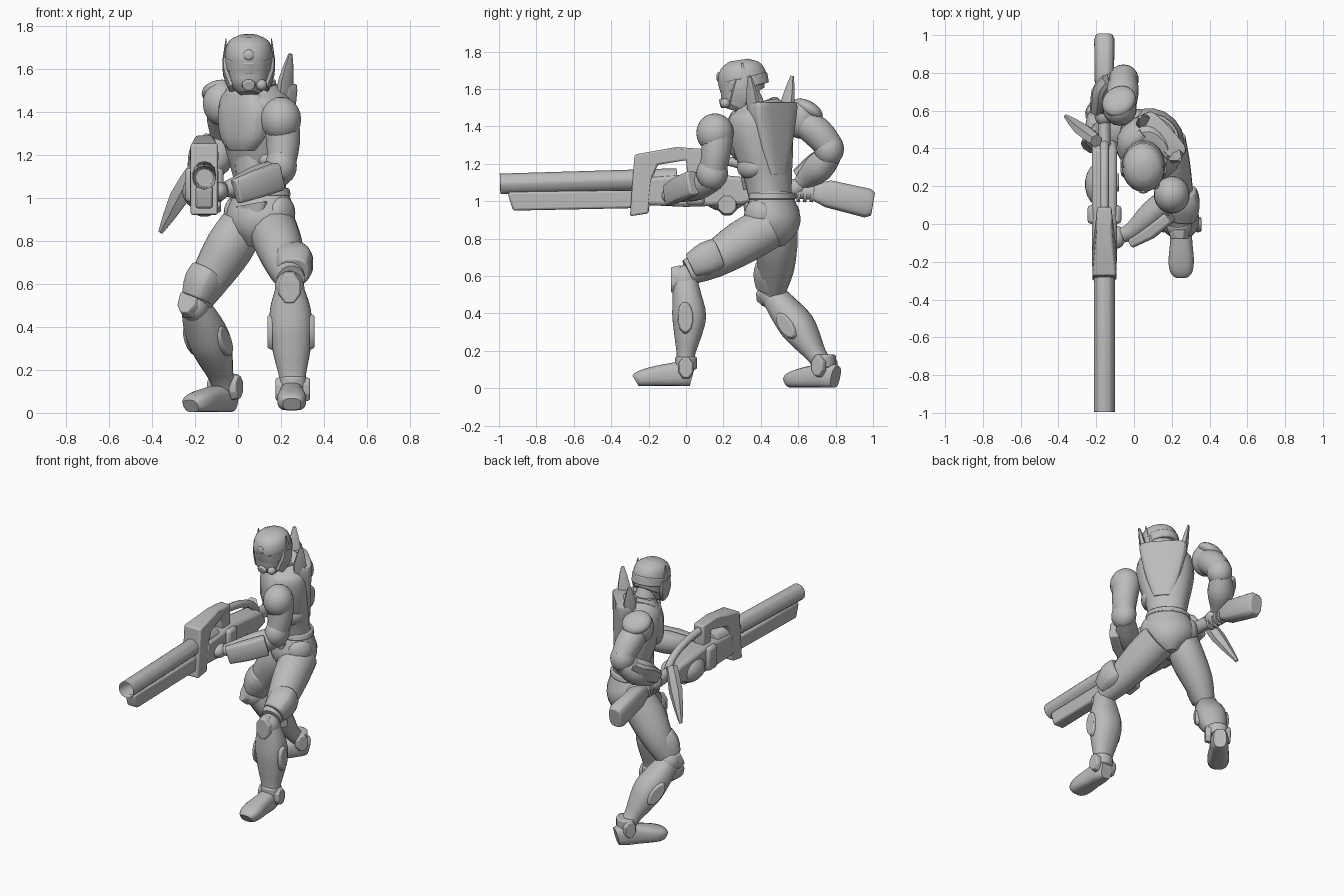
import bpy
import bmesh
import math
from mathutils import Vector, Matrix

if "Cube" in bpy.data.objects:
    bpy.data.objects.remove(bpy.data.objects["Cube"])

grey = bpy.data.materials.new("armour grey")
grey.use_nodes = True
grey.diffuse_color = (0.5, 0.5, 0.5, 1)
grey.node_tree.nodes["Principled BSDF"].inputs["Base Color"].default_value = grey.diffuse_color
parts = []


def finish(name, bm, bevel=0):
    bmesh.ops.recalc_face_normals(bm, faces=bm.faces)
    mesh = bpy.data.meshes.new(name)
    bm.to_mesh(mesh)
    bm.free()
    obj = bpy.data.objects.new(name, mesh)
    bpy.context.collection.objects.link(obj)
    mesh.materials.append(grey)
    if bevel:
        mod = obj.modifiers.new("soft edges", "BEVEL")
        mod.width, mod.segments, mod.limit_method = bevel, 2, "ANGLE"
    parts.append(obj)
    return obj


def frame(direction, side):
    """Rotation whose z follows direction and whose x is close to side."""
    z = Vector(direction).normalized()
    x = Vector(side) - z * z.dot(Vector(side))
    x.normalize()
    return Matrix((x, z.cross(x), z)).transposed()


def spline(rows, steps):
    """Catmull-Rom interpolation through rows of numbers."""
    out = []
    for i in range(len(rows) - 1):
        p = [Vector(rows[max(0, min(len(rows) - 1, i + k))]) for k in (-1, 0, 1, 2)]
        for s in range(steps):
            t = s / steps
            out.append(p[1] + (p[2] - p[0]) * t / 2
                       + (p[0] * 2 - p[1] * 5 + p[2] * 4 - p[3]) * t * t / 2
                       + (p[1] * 3 - p[0] - p[2] * 3 + p[3]) * t ** 3 / 2)
    return out + [Vector(rows[-1])]


def loft(name, rows, side=(1, 0, 0), sides=16, power=2.0, steps=3, bevel=0):
    """Skin through rings given as x, y, z, side radius, depth radius."""
    rings = spline(rows, steps)
    bm = bmesh.new()
    loops = []
    for i, ring in enumerate(rings):
        ahead, behind = rings[min(i + 1, len(rings) - 1)], rings[max(i - 1, 0)]
        turn = frame(Vector(ahead[:3]) - Vector(behind[:3]), side)
        loop = []
        for k in range(sides):
            a = math.tau * (k + 0.5) / sides
            c, s = math.cos(a), math.sin(a)
            local = Vector((math.copysign(abs(c) ** (2 / power), c) * ring[3],
                            math.copysign(abs(s) ** (2 / power), s) * ring[4], 0))
            loop.append(bm.verts.new(Vector(ring[:3]) + turn @ local))
        loops.append(loop)
    for low, high in zip(loops, loops[1:]):
        for k in range(sides):
            n = (k + 1) % sides
            bm.faces.new((low[k], low[n], high[n], high[k]))
    bm.faces.new(loops[0])
    bm.faces.new(loops[-1])
    return finish(name, bm, bevel)


def ball(name, loc, radii, direction=(0, 0, 1), side=(1, 0, 0)):
    bm = bmesh.new()
    bmesh.ops.create_uvsphere(bm, u_segments=18, v_segments=12, radius=1)
    shape = Matrix.Translation(loc) @ frame(direction, side).to_4x4() @ Matrix.Diagonal((*radii, 1))
    bmesh.ops.transform(bm, matrix=shape, verts=bm.verts)
    return finish(name, bm)


def pad(name, loc, facing, width, height, depth, sides=8, up=(0, 0, 1)):
    """Chamfered armour disc turned towards facing."""
    bm = bmesh.new()
    bmesh.ops.create_cone(bm, cap_ends=True, segments=sides, radius1=1, radius2=0.85, depth=1)
    bmesh.ops.rotate(bm, verts=bm.verts, matrix=Matrix.Rotation(math.pi / sides, 3, "Z"))
    shape = Matrix.Translation(loc) @ frame(facing, up).to_4x4() @ Matrix.Diagonal((height, width, depth, 1))
    bmesh.ops.transform(bm, matrix=shape, verts=bm.verts)
    return finish(name, bm, 0.005)


def blade(name, base, tip, width, thick, side):
    base, tip = Vector(base), Vector(tip)
    mid = base.lerp(tip, 0.45)
    rows = [(*base, width * 0.7, thick), (*mid, width, thick), (*tip, width * 0.25, thick * 0.3)]
    return loft(name, rows, side, sides=6, steps=2)


def slab(name, outline, x, half, bevel=0.006):
    """Side outline of (y, z) points given thickness across x."""
    bm = bmesh.new()
    face = bm.faces.new([bm.verts.new((x - half, y, z)) for y, z in outline])
    new = bmesh.ops.extrude_face_region(bm, geom=[face])["geom"]
    bmesh.ops.translate(bm, vec=(2 * half, 0, 0), verts=[v for v in new if isinstance(v, bmesh.types.BMVert)])
    return finish(name, bm, bevel)


# Torso, twisted towards the gun
LEFT, BACK = Vector((0.68, -0.73, 0)), Vector((0.73, 0.68, 0))


def on_torso(u, v, z):
    return Vector((0.08, 0.4, z)) + LEFT * u + BACK * v


HIPS = (0.8, -0.6, 0)
loft("pelvis", [(.09, .46, .77, .05, .08), (.1, .46, .83, .13, .13), (.105, .46, .91, .17, .145),
                (.11, .46, 1, .145, .115), (.11, .46, 1.05, .12, .1)], HIPS)
loft("belt", [(.11, .46, 1.01, .145, .12), (.11, .46, 1.045, .135, .115)], HIPS, steps=1, bevel=0.006)
loft("torso", [(.11, .45, 1.02, .115, .1), (.1, .44, 1.12, .13, .11), (.09, .42, 1.25, .16, .13),
               (.08, .4, 1.38, .18, .145), (.08, .4, 1.47, .165, .135), (.08, .39, 1.53, .1, .09)], LEFT, 20, 2.4)
loft("back_plate", [(*on_torso(0, .1, z), a, .055) for z, a in ((1.14, .06), (1.3, .11), (1.5, .15), (1.53, .13))],
     LEFT, power=4, bevel=0.005)
loft("chest_plate", [(*on_torso(.01, -.075, z), a, b) for z, a, b in
                     ((1.22, .08, .06), (1.28, .13, .08), (1.4, .15, .08), (1.48, .11, .06))],
     LEFT, power=2.6, bevel=0.005)
loft("belly_plate", [(*on_torso(.01, -.03, z), a, .065) for z, a in ((1.06, .06), (1.13, .08), (1.2, .08))],
     LEFT, power=2.5)
loft("groin_guard", [(.08, .4, .82, .03, .03), (.07, .37, .9, .06, .03), (.06, .37, .97, .09, .035)], HIPS, power=2.5)
for label, s in (("left", 1), ("right", -1)):
    blade(label + "_back_fin", on_torso(s * .11, .07, 1.44), on_torso(s * .155, .08, 1.67), .045, .024, BACK)
    ball(label + "_rib_plate", on_torso(s * .1, .02, 1.18), (.05, .085, .06), (0, 0, 1), LEFT)
    ball(label + "_hip_plate", Vector((.1, .46, .93)) + Vector(HIPS) * s * .13, (.05, .08, .08), (0, 0, 1), HIPS)
    loft(label + "_collar", [(*on_torso(s * .03, -.13, 1.4), .02, .02), (*on_torso(s * .08, -.08, 1.5), .03, .02),
                             (*on_torso(s * .08, .03, 1.54), .03, .02)], LEFT, 8)

# Head and helmet
HX = 0.05
loft("neck", [(.07, .37, 1.46, .075, .075), (HX, .32, 1.58, .065, .07)])
loft("face_mask", [(HX, .255, 1.485, .045, .04), (HX, .265, 1.52, .08, .08), (HX, .28, 1.57, .095, .1),
                   (HX, .285, 1.63, .1, .115)], power=2.3)
loft("helmet", [(HX, .345, 1.56, .09, .09), (HX, .32, 1.6, .108, .122), (HX, .305, 1.64, .112, .133),
                (HX, .295, 1.69, .109, .127), (HX, .287, 1.73, .09, .1), (HX, .283, 1.755, .045, .05)], sides=20)
loft("helmet_band", [(HX, .315, 1.605, .115, .134), (HX, .302, 1.66, .116, .137)], sides=20, steps=1, bevel=0.006)
pad("breather", (HX, .195, 1.525), (0, -1, -.3), .035, .03, .03)
ball("helmet_lamp", (HX, .172, 1.665), (.025, .01, .025))
ball("left_filter", (HX + .06, .21, 1.525), (.026, .028, .026))
for label, s in (("left", 1), ("right", -1)):
    loft(label + "_ear_guard", [(HX + s * .075, .27, 1.51, .018, .04), (HX + s * .1, .3, 1.58, .02, .055),
                                (HX + s * .105, .31, 1.65, .018, .045)], sides=10, power=3)
    blade(label + "_antenna", (HX + s * .115, .32, 1.61), (HX + s * .105, .3, 1.74), .016, .008, (0, 1, 0))

# Left arm reaching across to the fore grip
ball("left_shoulder", (.2, .155, 1.365), (.095, .1, .105))
loft("left_upper_arm", [(.2, .17, 1.36, .085, .085), (.21, .16, 1.26, .08, .08), (.2, .14, 1.14, .065, .07)])
ball("left_elbow", (.2, .14, 1.15), (.075, .085, .09))
loft("left_forearm", [(.2, .15, 1.12, .065, .06), (.1, .06, 1.08, .075, .07), (0, -.03, 1.05, .055, .05),
                      (-.06, -.06, 1.04, .035, .04)], (0, 0, 1))
loft("left_forearm_plate", [(.19, .04, 1.1, .068, .035), (.09, -.04, 1.065, .066, .038), (-.01, -.1, 1.03, .06, .025)],
     (0, 0, 1), 8, 5, steps=1, bevel=0.008)
ball("left_hand", (-.09, -.07, 1.03), (.045, .06, .045))

# Right arm drawn back to the trigger
ball("right_shoulder", (-.075, .61, 1.44), (.09, .09, .105))
ball("right_shoulder_plate", (-.08, .65, 1.49), (.085, .095, .045), (-.2, .6, 1), LEFT)
loft("right_upper_arm", [(-.07, .6, 1.44, .075, .075), (-.06, .7, 1.37, .085, .085), (-.055, .77, 1.29, .072, .075)])
ball("right_elbow", (-.055, .765, 1.28), (.08, .08, .09))
loft("right_forearm", [(-.06, .77, 1.25, .065, .065), (-.11, .71, 1.18, .085, .08), (-.15, .64, 1.12, .055, .055),
                       (-.16, .6, 1.09, .035, .035)])
loft("right_forearm_plate", [(-.12, .76, 1.25, .06, .04), (-.17, .7, 1.2, .065, .045), (-.2, .6, 1.13, .045, .03)],
     (0, .5, 1), 10, 3)
ball("right_hand", (-.16, .58, 1.07), (.05, .06, .05))


# Legs
def foot(label, heel, toe):
    heel, toe = Vector(heel), Vector(toe)
    across = (toe - heel).cross(Vector((0, 0, 1)))
    rows = [(*(heel.lerp(toe, t) + Vector((0, 0, h))), w, h)
            for t, w, h in ((0, .04, .06), (.15, .055, .068), (.45, .06, .062), (.75, .068, .052),
                            (.93, .06, .042), (1, .042, .032))]
    boot = loft(label + "_boot", rows, across, power=2.8)
    for v in boot.data.vertices:
        v.co.z = max(v.co.z, heel.z + 0.004)


def lower_leg(label, knee, ankle, out, front, broad):
    """Shin with calf, side pads, kneecap and ankle guards."""
    knee, ankle, out, front = (Vector(v) for v in (knee, ankle, out, front))
    rows = [(*(knee.lerp(ankle, t) - front * b), w * broad, d)
            for t, b, w, d in ((0, 0, .06, .065), (.2, .01, .085, .08), (.42, .02, .09, .092), (.65, .01, .077, .072),
                               (.85, 0, .058, .05), (1, 0, .052, .05))]
    loft(label + "_shin", rows, out, power=2.3)
    ball(label + "_knee", knee, (.07, .075, .08))
    pad(label + "_kneecap", knee + front * .05, front, .06, .085, .05, 8)
    loft(label + "_ankle_cuff", [(*(ankle + Vector((0, 0, h))), .066, .06) for h in (-.01, .06)], out, steps=1,
         bevel=0.01)
    for side, s in (("outer", 1), ("inner", -1)):
        pad(f"{label}_{side}_shin_pad", knee.lerp(ankle, .43) + out * s * .087 * broad, out * s, .045, .09, .025, 12,
            knee - ankle)
        pad(f"{label}_{side}_ankle_guard", ankle + out * s * .062, out * s, .045, .065, .035, 8)


loft("left_thigh", [(.16, .44, .86, .115, .12), (.19, .3, .78, .11, .12), (.225, .14, .68, .09, .095),
                    (.245, .01, .62, .065, .07)], (1, 0, 0))
loft("left_thigh_guard", [(.25, .17, .72, .08, .085), (.26, .11, .695, .09, .09), (.255, .03, .655, .075, .07)],
     (1, 0, 0), 12, 2.8, bevel=0.008)
lower_leg("left", (.24, -.005, .58), (.255, 0, .11), (1, 0, 0), (0, -1, 0), 1.12)
foot("left", (.25, .035, .008), (.25, -.27, .008))

loft("right_thigh", [(.02, .49, .87, .105, .11), (-.04, .48, .77, .11, .12), (-.12, .48, .64, .095, .1),
                     (-.19, .46, .52, .065, .075)], HIPS)
loft("right_thigh_guard", [(-.13, .465, .65, .082, .09), (-.16, .455, .6, .085, .09), (-.19, .45, .53, .07, .07)],
     HIPS, 12, 2.8, bevel=0.008)
lower_leg("right", (-.2, .465, .5), (-.06, .74, .12), (-.84, .54, 0), (-.5, -.75, .4), 1.06)
foot("right", (-.03, .8, 0), (-.22, .55, 0))

# Long gun
GX = -0.157
bm = bmesh.new()
bmesh.ops.create_cone(bm, cap_ends=True, segments=12, radius1=.056, radius2=.056, depth=.95)
muzzle = max(bm.faces, key=lambda f: f.normal.z)
bmesh.ops.inset_region(bm, faces=[muzzle], thickness=.014)
bmesh.ops.translate(bm, vec=(0, 0, -.12), verts=muzzle.verts)
bmesh.ops.transform(bm, verts=bm.verts,
                    matrix=Matrix.Translation((GX, -.523, 1.107)) @ frame((0, -1, -.03), (0, 0, 1)).to_4x4())
finish("barrel", bm, 0.006)
slab("under_barrel", [(-.95, 1.03), (-.925, .95), (-.2, .965), (-.2, 1.06), (-.95, 1.05)], GX, .04, .012)
bracket = slab("front_bracket", [(-.3, .92), (-.275, 1.25), (-.05, 1.29), (.09, 1.28), (.09, 1.1), (.01, 1.1),
                                 (0, 1.22), (-.15, 1.195), (-.18, 1.13), (-.2, .935)], GX, .064, .01)
for v in bracket.data.vertices:
    if v.co.y > -.1:
        v.co.x = GX + (v.co.x - GX) * .6
slab("receiver", [(-.22, .98), (-.2, 1.13), (.1, 1.15), (.4, 1.12), (.45, 1.03), (.3, .98), (0, .97)], GX, .066, .02)
slab("receiver_collar", [(0, .98), (0, 1.14), (.1, 1.14), (.1, .98)], GX, .09, .02)
ball("drum", (-.175, .21, 1.03), (.085, .12, .085))
pad("drum_cap", (-.12, .22, .98), (1, 0, 0), .06, .06, .08, 8)
loft("top_cable", [(GX, .05, 1.24, .025, .025), (GX, .25, 1.21, .025, .025), (GX, .38, 1.15, .025, .025),
                   (GX, .44, 1.06, .025, .025)], sides=10)
loft("stock_neck", [(GX, .4, 1.07, .035, .045), (GX, .72, 1.045, .03, .04)], steps=1)
for i in range(4):
    y = .56 + i * .035
    loft(f"neck_rib_{i + 1}", [(GX, y, 1.045, .038, .05), (GX, y + .018, 1.043, .038, .05)], steps=1)
loft("stock", [(GX, .68, 1.05, .035, .045), (GX, .76, 1.04, .052, .075), (GX, .97, .99, .055, .08),
               (GX, 1, .985, .045, .065)], power=3, sides=12, steps=1, bevel=0.006)
blade("side_blade", (-.2, .44, 1.14), (-.36, .57, .84), .05, .036, (.88, -.11, -.46))

for obj in bpy.context.selected_objects:
    obj.select_set(False)
for obj in parts:
    obj.select_set(True)
bpy.context.view_layer.objects.active = parts[0]
bpy.ops.object.shade_smooth_by_angle(angle=math.radians(38))
